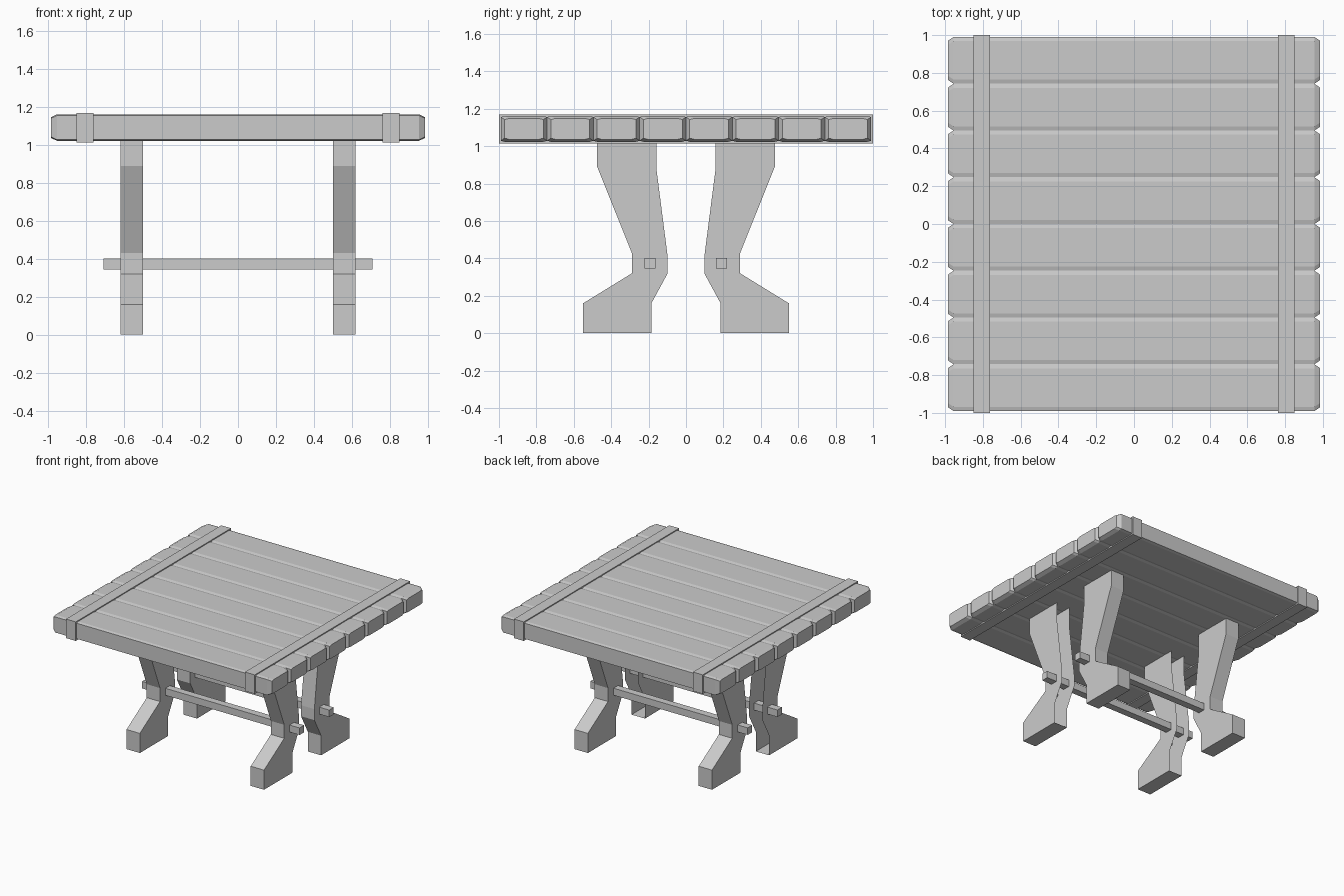
import bpy, bmesh

if "Cube" in bpy.data.objects:
    bpy.data.objects.remove(bpy.data.objects["Cube"])


def finish(name, bm):
    bmesh.ops.recalc_face_normals(bm, faces=bm.faces)
    me = bpy.data.meshes.new(name)
    bm.to_mesh(me)
    bm.free()
    ob = bpy.data.objects.new(name, me)
    bpy.context.collection.objects.link(ob)
    return ob


def box(name, x0, x1, y0, y1, z0, z1):
    bm = bmesh.new()
    bmesh.ops.create_cube(bm, size=1)
    for v in bm.verts:
        v.co = ((x0 + x1) / 2 + v.co.x * (x1 - x0),
                (y0 + y1) / 2 + v.co.y * (y1 - y0),
                (z0 + z1) / 2 + v.co.z * (z1 - z0))
    return finish(name, bm)


# Planks: shallow grooves along the seams, chamfered ends
def plank(name, yc, hw, zc, hh):
    def ring(x, w, h):
        g, d = 0.022, 0.006
        pts = [(w, h - d), (w - g, h), (g - w, h), (-w, h - d),
               (-w, d - h), (g - w, -h), (w - g, -h), (w, d - h)]
        return [bm.verts.new((x, yc + a, zc + b)) for a, b in pts]
    bm = bmesh.new()
    rings = [ring(-0.985, hw - 0.02, hh - 0.014), ring(-0.955, hw, hh),
             ring(0.955, hw, hh), ring(0.985, hw - 0.02, hh - 0.014)]
    for r, s in zip(rings, rings[1:]):
        for i in range(8):
            j = (i + 1) % 8
            bm.faces.new((r[i], r[j], s[j], s[i]))
    bm.faces.new(rings[0])
    bm.faces.new(rings[-1])
    return finish(name, bm)


PITCH = 0.2475
for i in range(8):
    plank(f"top_plank_{i + 1}", (i - 3.5) * PITCH, PITCH / 2, 1.0925, 0.0695)

# Leg outline in (y, z): outer side going down, then inner side going up
OUTER = [(0.475, 1.024), (0.475, 0.89), (0.29, 0.43), (0.29, 0.32), (0.55, 0.16), (0.55, 0)]
INNER = [(0.185, 0), (0.185, 0.16), (0.098, 0.32), (0.098, 0.41), (0.157, 0.87), (0.157, 1.024)]


# Front legs are open on their inner side, back legs are closed
def leg(name, sx, sy, open_inside):
    bm = bmesh.new()
    pts = OUTER + INNER
    a, b = [[bm.verts.new((sx * x, sy * y, z)) for y, z in pts] for x in (0.5, 0.62)]
    bm.faces.new(a)
    bm.faces.new(b)
    n = len(OUTER) if open_inside else len(pts) - 1
    for i in range(n):
        bm.faces.new((a[i], a[i + 1], b[i + 1], b[i]))
    return finish(name, bm)


for side, sx in (("left", -1), ("right", 1)):
    leg(f"front_leg_{side}", sx, -1, True)
    leg(f"back_leg_{side}", sx, 1, False)
    # Straps across the planks
    c = sx * 0.807
    box(f"strap_{side}", c - 0.044, c + 0.044, -1, 1, 1.015, 1.17)

# Stretcher bars through the leg necks
for end, c in (("front", -0.192), ("back", 0.19)):
    box(f"stretcher_{end}", -0.71, 0.71, c - 0.029, c + 0.029, 0.345, 0.402)
